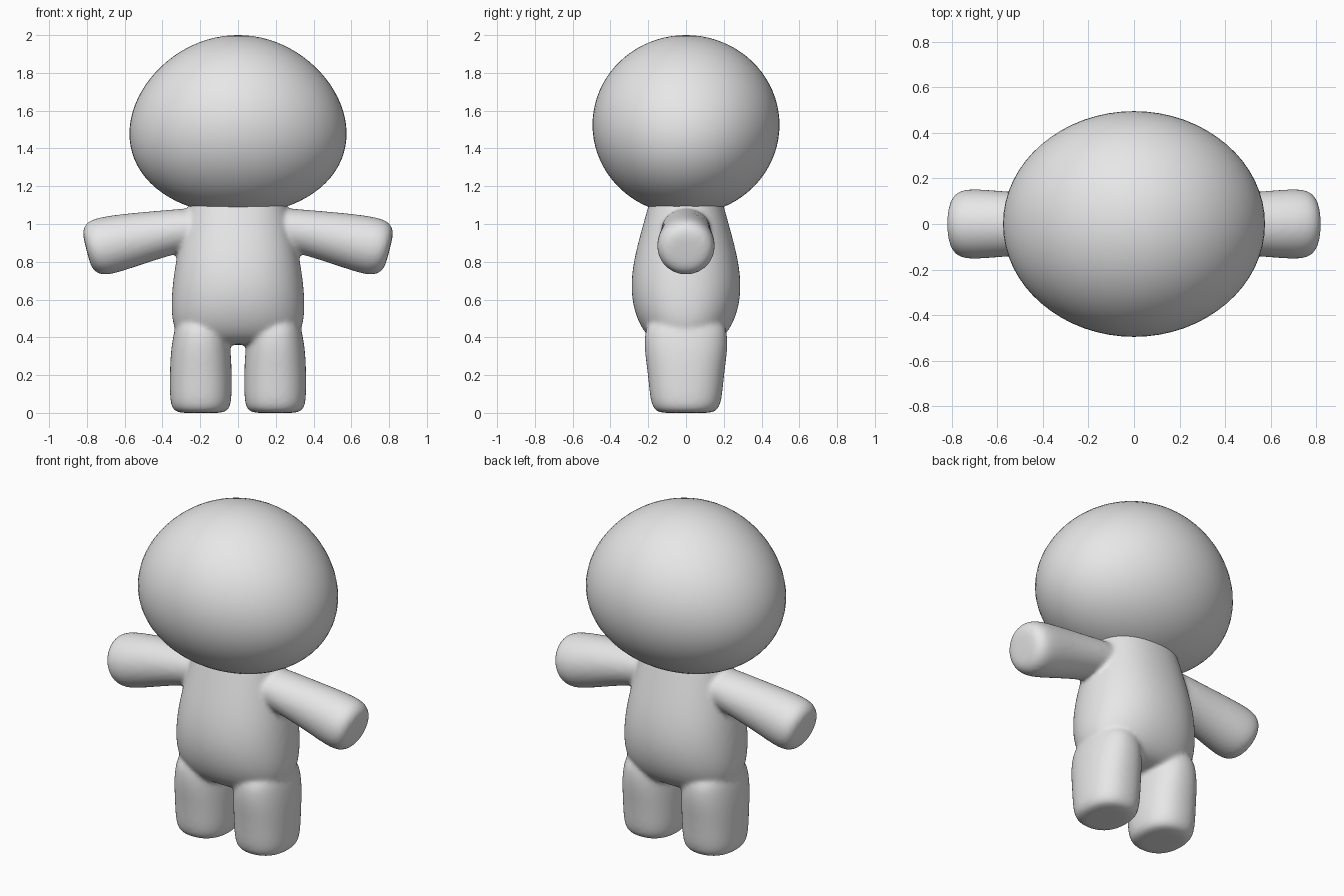
import bpy
import bmesh
from math import sin, cos, pi, copysign
from mathutils import Vector

if "Cube" in bpy.data.objects:
    bpy.data.objects.remove(bpy.data.objects["Cube"], do_unlink=True)

grey = bpy.data.materials.new("plain_grey")
grey.use_nodes = True
grey.diffuse_color = (0.8, 0.8, 0.8, 1)
grey.node_tree.nodes["Principled BSDF"].inputs["Base Color"].default_value = (0.8, 0.8, 0.8, 1)

SIDES = 28


def power(v, e):
    return copysign(abs(v) ** e, v)


def loft(bm, rings, u, v, exponent):
    """Closed skin over superellipse rings given as (centre, u radius, v radius)."""
    loops = []
    for centre, ru, rv in rings:
        loop = []
        for i in range(SIDES):
            a = 2 * pi * i / SIDES
            offset = u * ru * power(cos(a), 2 / exponent) + v * rv * power(sin(a), 2 / exponent)
            loop.append(bm.verts.new(Vector(centre) + offset))
        loops.append(loop)
    for low, high in zip(loops, loops[1:]):
        for i in range(SIDES):
            j = (i + 1) % SIDES
            bm.faces.new((low[i], low[j], high[j], high[i]))
    bm.faces.new(loops[0])
    bm.faces.new(loops[-1])


def make_object(name, bm):
    bmesh.ops.recalc_face_normals(bm, faces=bm.faces[:])
    for face in bm.faces:
        face.smooth = True
    mesh = bpy.data.meshes.new(name)
    bm.to_mesh(mesh)
    bm.free()
    mesh.materials.append(grey)
    obj = bpy.data.objects.new(name, mesh)
    bpy.context.collection.objects.link(obj)
    return obj


X, Y = Vector((1, 0, 0)), Vector((0, 1, 0))
body = bmesh.new()

# Torso: height, half width, half depth
torso = [(0.36, 0.20, 0.10), (0.38, 0.30, 0.18), (0.45, 0.345, 0.24), (0.55, 0.357, 0.28),
         (0.67, 0.35, 0.295), (0.80, 0.332, 0.28), (0.92, 0.305, 0.25), (1.02, 0.28, 0.222),
         (1.09, 0.262, 0.202), (1.2, 0.23, 0.17)]
loft(body, [((0, 0, z), rx, ry) for z, rx, ry in torso], X, Y, 2.2)

# Legs: height, half width, half depth
leg = [(0, 0.08, 0.10), (0, 0.125, 0.145), (0.025, 0.157, 0.178), (0.09, 0.165, 0.193),
       (0.2, 0.165, 0.202), (0.3, 0.162, 0.217), (0.4, 0.15, 0.225), (0.52, 0.12, 0.2)]

# Arms: centre x, centre z, half depth, half thickness
arm = [(0.10, 1.00, 0.13, 0.10), (0.35, 0.96, 0.132, 0.118), (0.55, 0.92, 0.142, 0.142),
       (0.70, 0.885, 0.157, 0.157), (0.765, 0.87, 0.15, 0.147), (0.797, 0.862, 0.115, 0.11),
       (0.802, 0.86, 0.06, 0.06)]

for side in (-1, 1):
    loft(body, [((side * 0.197, 0, z), rx, ry) for z, rx, ry in leg], X, Y, 2.3)
    across = Vector((side * 0.25, 0, 0.97))
    loft(body, [((side * x, 0, z), ry, rz) for x, z, ry, rz in arm], Y, across, 2)

# Blend torso, arms and legs into one soft skin
body_obj = make_object("body", body)
subdivide = body_obj.modifiers.new("Round", 'SUBSURF')
subdivide.levels = subdivide.render_levels = 2
remesh = body_obj.modifiers.new("Merge", 'REMESH')
remesh.mode = 'VOXEL'
remesh.voxel_size = 0.011
remesh.use_smooth_shade = True
soften = body_obj.modifiers.new("Soften", 'SMOOTH')
soften.factor = 0.5
soften.iterations = 16

# Head: wide ball, fuller towards the cheeks
head = bmesh.new()
bmesh.ops.create_uvsphere(head, u_segments=64, v_segments=40, radius=1)
for vert in head.verts:
    x, y, z = vert.co
    vert.co = (0.572 * x * (1 - 0.1 * z), 0.495 * y, 1.525 + 0.475 * z)
make_object("head", head)
